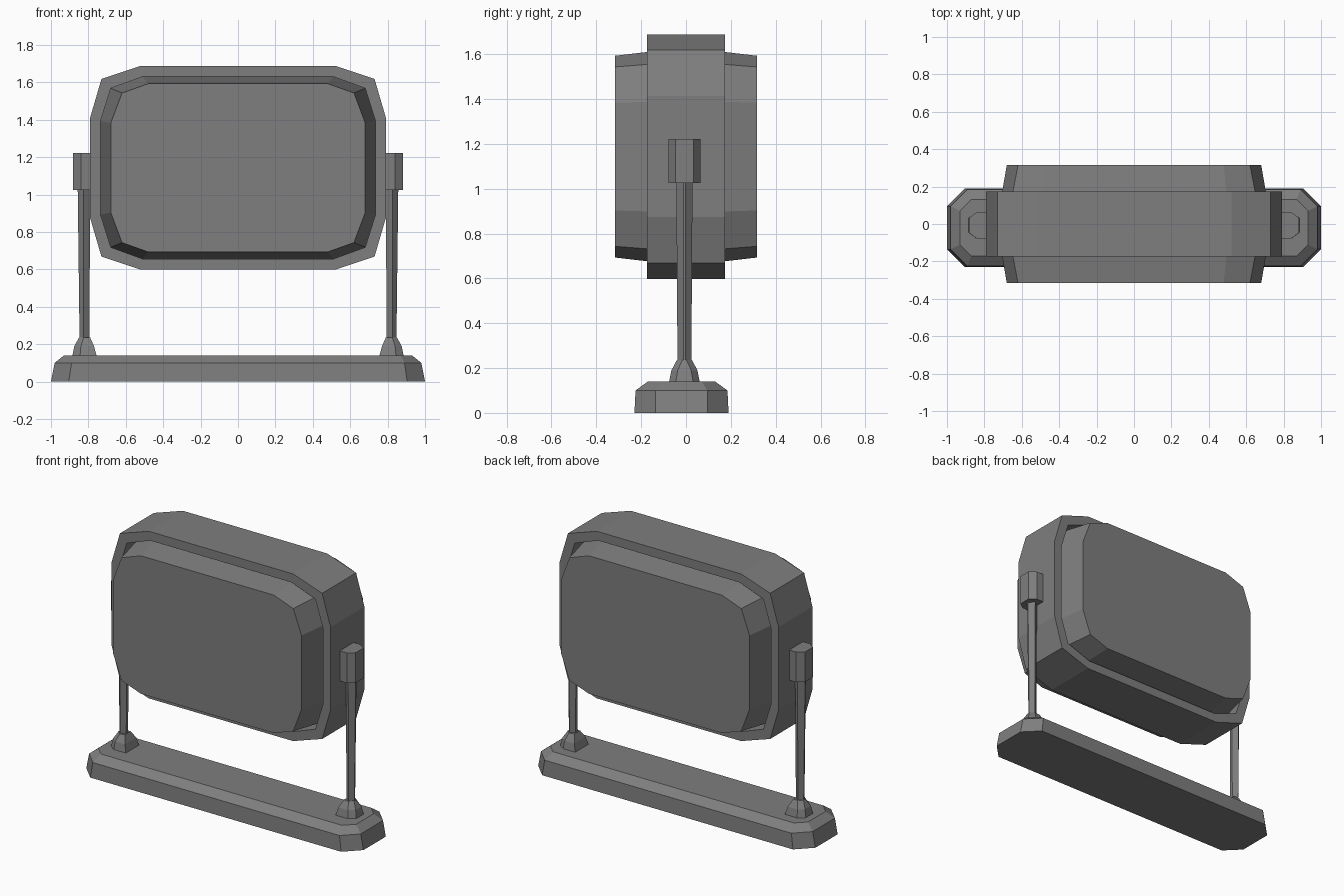
import bpy, bmesh
from mathutils import Vector

cube = bpy.data.objects.get("Cube")
if cube:
    bpy.data.objects.remove(cube, do_unlink=True)

grey = bpy.data.materials.new("plain grey")
grey.use_nodes = True
grey.diffuse_color = (0.21, 0.21, 0.21, 1)
bsdf = grey.node_tree.nodes["Principled BSDF"]
bsdf.inputs["Base Color"].default_value = grey.diffuse_color
bsdf.inputs["Roughness"].default_value = 0.8


def loft(name, rings, closed=False):
    """Skin equal-length point rings; cap the ends, or join last to first."""
    bm = bmesh.new()
    loops = [[bm.verts.new(p) for p in ring] for ring in rings]
    pairs = list(zip(loops, loops[1:]))
    if closed:
        pairs.append((loops[-1], loops[0]))
    else:
        bm.faces.new(loops[0])
        bm.faces.new(loops[-1])
    for a, b in pairs:
        n = len(a)
        for i in range(n):
            j = (i + 1) % n
            bm.faces.new((a[i], a[j], b[j], b[i]))
    bmesh.ops.recalc_face_normals(bm, faces=bm.faces)
    mesh = bpy.data.meshes.new(name)
    bm.to_mesh(mesh)
    bm.free()
    mesh.materials.append(grey)
    obj = bpy.data.objects.new(name, mesh)
    bpy.context.collection.objects.link(obj)
    return obj


def mirrored(quarter):
    """Complete a quarter outline (from side to top) into a full loop."""
    half = quarter + [(-x, y) for x, y in reversed(quarter)]
    return half + [(-x, -y) for x, y in half]


def upright(quarter, y, mid=1.143):
    return [Vector((u, y, v + mid)) for u, v in mirrored(quarter)]


# Thick rounded frame with an open middle
outer = [(0.79, 0.27), (0.73, 0.475), (0.52, 0.545)]
hole = [(0.735, 0.25), (0.68, 0.425), (0.51, 0.487)]
panel = [(0.68, 0.24), (0.62, 0.40), (0.48, 0.45)]
D = 0.175
loft("frame", [upright(outer, -D), upright(outer, D),
               upright(hole, D), upright(hole, -D)], closed=True)

# Padded centre, widest at mid depth
loft("centre_panel", [upright(panel, -0.316), upright(hole, 0),
                      upright(panel, 0.316)])


# Base slab with cut corners and a bevelled top
def slab(x, y, cut, z):
    return [Vector((u, v - 0.02, z))
            for u, v in mirrored([(x, y - cut), (x - cut, y)])]


loft("base", [slab(1.0, 0.21, 0.095, 0), slab(0.98, 0.205, 0.09, 0.10),
              slab(0.93, 0.15, 0.06, 0.14)])


# Side supports, each a stack of six-sided sections
def section(side, z, inner, middle, out, flat_in, wide, flat_out):
    half = [(inner, flat_in), (middle, wide), (out, flat_out)]
    pts = half + [(x, -y) for x, y in reversed(half)]
    return [Vector((side * x, y - 0.007, z)) for x, y in pts]


for label, s in (("left", 1), ("right", -1)):
    loft(label + "_foot", [
        section(s, 0.13, 0.754, 0.845, 0.887, 0.07, 0.07, 0.04),
        section(s, 0.19, 0.77, 0.84, 0.875, 0.058, 0.058, 0.03),
        section(s, 0.235, 0.79, 0.825, 0.85, 0.03, 0.034, 0.01)])
    loft(label + "_post", [
        section(s, 0.22, 0.795, 0.825, 0.847, 0.01, 0.031, 0.004),
        section(s, 1.03, 0.79, 0.825, 0.857, 0.01, 0.036, 0.004)])
    loft(label + "_pivot_cap", [
        section(s, z, 0.78, 0.84, 0.882, 0.071, 0.071, 0.04)
        for z in (1.025, 1.222)])
